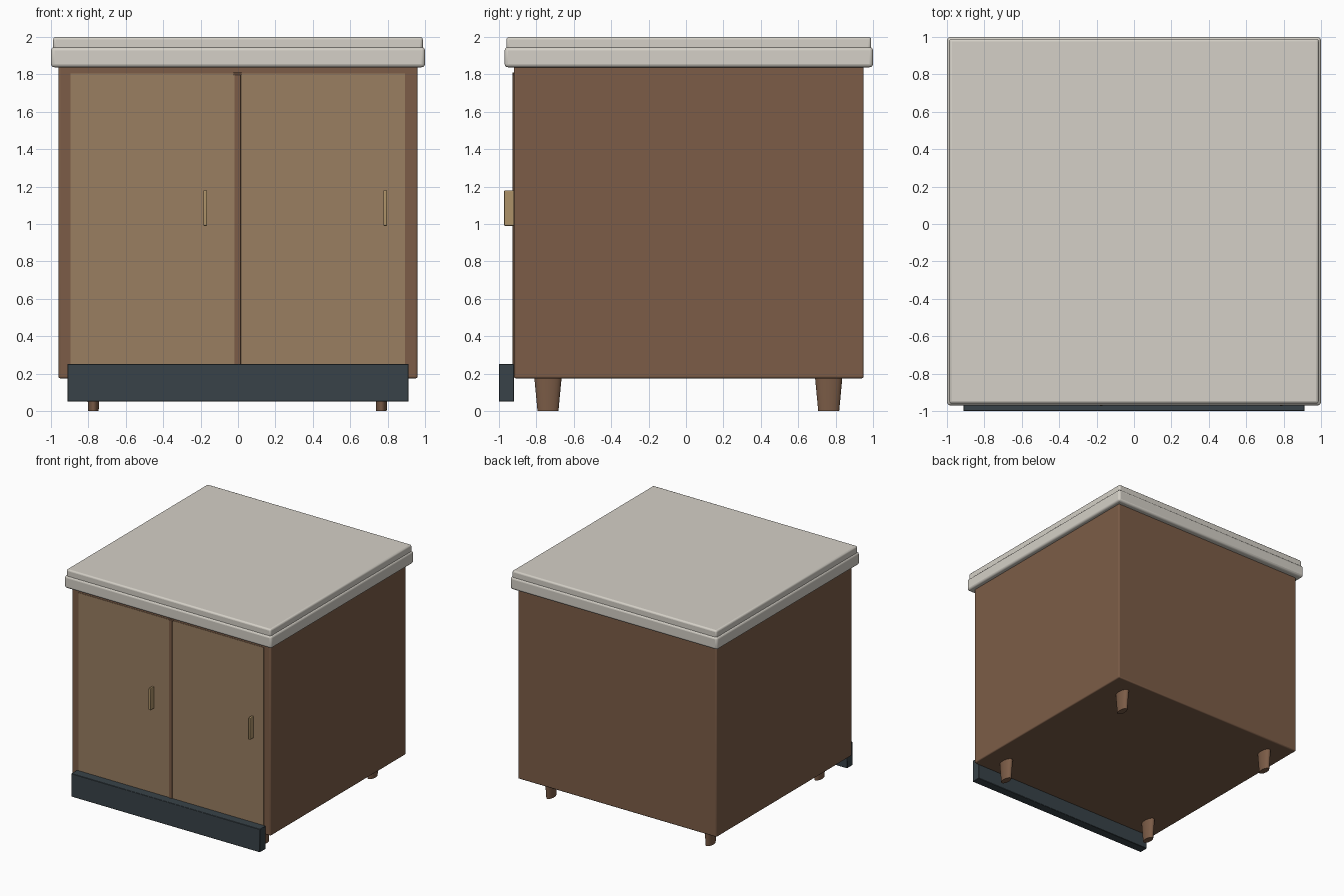
import bpy

if "Cube" in bpy.data.objects:
    bpy.data.objects.remove(bpy.data.objects["Cube"])


def material(name, rgb):
    m = bpy.data.materials.new(name)
    m.diffuse_color = (*rgb, 1)
    m.use_nodes = True
    m.node_tree.nodes["Principled BSDF"].inputs["Base Color"].default_value = m.diffuse_color
    return m


WOOD = material("brown_wood", (0.20, 0.108, 0.063))
DOOR = material("light_wood", (0.32, 0.21, 0.12))
STONE = material("pale_stone", (0.66, 0.63, 0.57))
DARK = material("dark_slate", (0.04, 0.055, 0.065))
BRASS = material("brass", (0.42, 0.29, 0.14))


def finish(o, name, mat):
    o.name = name
    o.data.materials.append(mat)
    bpy.ops.object.shade_smooth_by_angle()
    return o


def box(name, x, y, z, mat, bevel=0.0, segments=3):
    """Box from (min, max) extents on each axis, with rounded edges."""
    lo, hi = zip(x, y, z)
    bpy.ops.mesh.primitive_cube_add(size=1, location=[(a + b) / 2 for a, b in zip(lo, hi)])
    o = bpy.context.object
    o.scale = [b - a for a, b in zip(lo, hi)]
    bpy.ops.object.transform_apply(location=False, rotation=False, scale=True)
    if bevel:
        b = o.modifiers.new("rounded_edges", "BEVEL")
        b.width, b.segments = bevel, segments
    return finish(o, name, mat)


# Cabinet body
box("cabinet_body", (-0.96, 0.96), (-0.92, 0.95), (0.175, 1.85), WOOD, 0.01)

# Two-step countertop
box("countertop_lower", (-1, 1), (-0.97, 1), (1.838, 1.945), STONE, 0.018)
box("countertop_upper", (-0.988, 0.988), (-0.96, 0.99), (1.93, 2), STONE, 0.014)

# Thin door panels, nearly flush with the body
box("left_door", (-0.895, -0.02), (-0.923, -0.90), (0.2, 1.805), DOOR)
box("right_door", (0.015, 0.893), (-0.923, -0.90), (0.2, 1.805), DOOR)

# Centre strip between the doors with its small cap
box("centre_strip", (-0.02, 0.015), (-0.928, -0.90), (0.2, 1.80), WOOD, 0.005)
box("centre_strip_cap", (-0.025, 0.02), (-0.928, -0.90), (1.796, 1.81), WOOD, 0.004)

# Pull handles
for name, x in (("left_handle", -0.175), ("right_handle", 0.787)):
    box(name, (x - 0.01, x + 0.01), (-0.972, -0.915), (0.99, 1.18), BRASS, 0.005)

# Kickboard across the front
box("kickboard", (-0.912, 0.912), (-1, -0.92), (0.05, 0.252), DARK, 0.003, 1)

# Tapered oval feet
for side, x in (("left", -0.773), ("right", 0.767)):
    for end, y in (("front", -0.738), ("back", 0.763)):
        bpy.ops.mesh.primitive_cone_add(vertices=24, radius1=0.056, radius2=0.074,
                                        depth=0.19, location=(x, y, 0.095))
        foot = bpy.context.object
        foot.scale.x = 0.5
        bpy.ops.object.transform_apply(location=False, rotation=False, scale=True)
        finish(foot, f"{end}_{side}_foot", WOOD)
